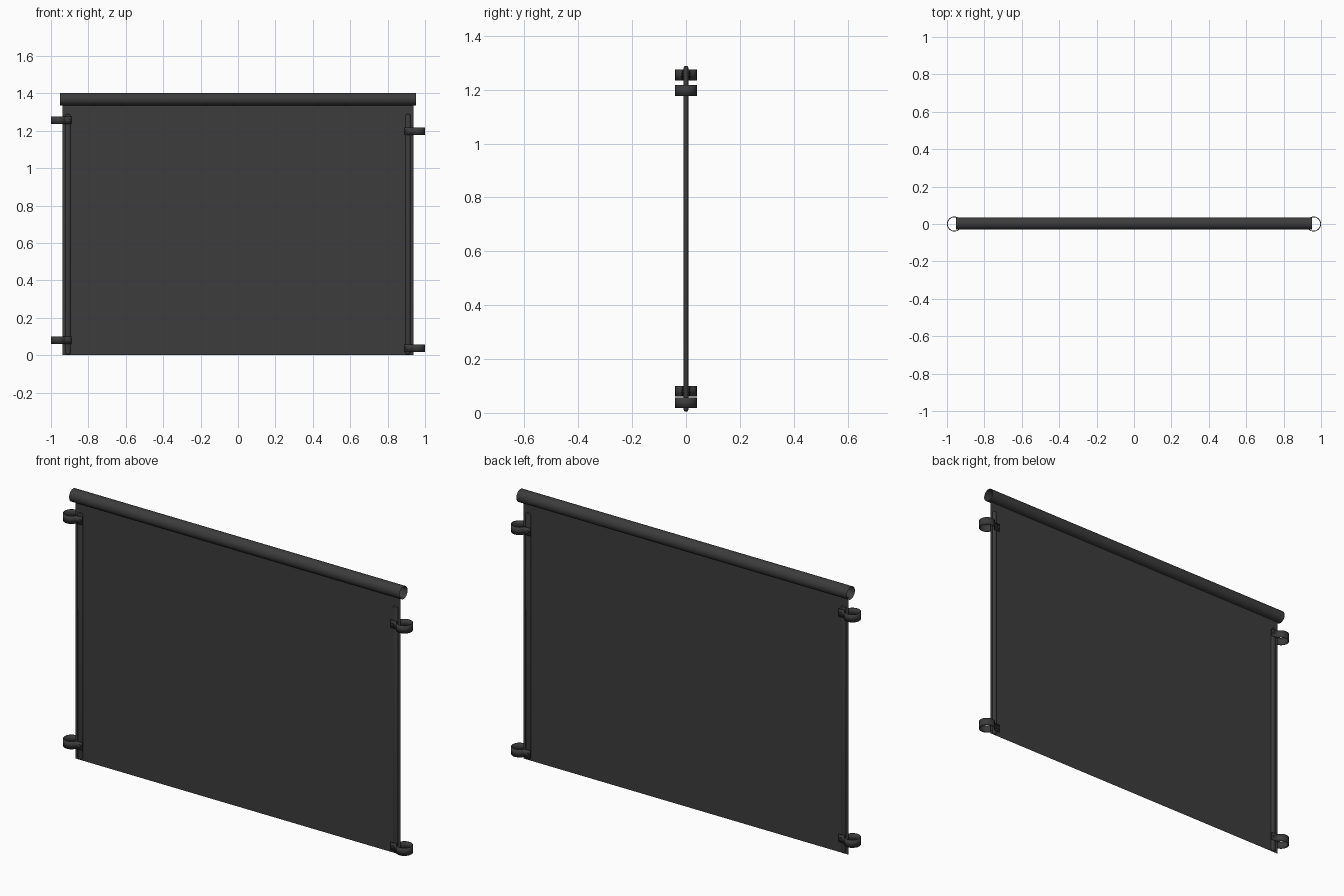
import bpy, bmesh
from math import cos, sin, pi, radians

if "Cube" in bpy.data.objects:
    bpy.data.objects.remove(bpy.data.objects["Cube"])

dark = bpy.data.materials.new("dark_grey")
dark.diffuse_color = (0.045, 0.045, 0.045, 1)
dark.use_nodes = True
dark.node_tree.nodes["Principled BSDF"].inputs["Base Color"].default_value = dark.diffuse_color


def finish(name, bm, smooth=True):
    mesh = bpy.data.meshes.new(name)
    bmesh.ops.recalc_face_normals(bm, faces=bm.faces)
    bm.to_mesh(mesh)
    bm.free()
    ob = bpy.data.objects.new(name, mesh)
    bpy.context.collection.objects.link(ob)
    mesh.materials.append(dark)
    if smooth:
        bpy.ops.object.select_all(action='DESELECT')
        ob.select_set(True)
        bpy.context.view_layer.objects.active = ob
        bpy.ops.object.shade_smooth_by_angle(angle=radians(35))
    return ob


def sweep(bm, pts, vec, closed=False):
    """Sheet made by moving an outline along a vector."""
    a = [bm.verts.new(p) for p in pts]
    b = [bm.verts.new([p[i] + vec[i] for i in range(3)]) for p in pts]
    n = len(pts)
    for i in range(n if closed else n - 1):
        j = (i + 1) % n
        bm.faces.new((a[i], a[j], b[j], b[i]))
    return a, b


# thin hanging sheet
bm = bmesh.new()
sweep(bm, [(-0.937, 0, 0), (0.937, 0, 0)], (0, 0, 1.342))
finish("panel_sheet", bm, False)

# open-ended tube along the top edge
bm = bmesh.new()
ring = [(-0.953, 0.003 + 0.033 * cos(2 * pi * k / 32), 1.369 + 0.033 * sin(2 * pi * k / 32))
        for k in range(32)]
sweep(bm, ring, (1.906, 0, 0), True)
finish("top_tube", bm)

for side, s, heights in (("left", -1, (1.255, 0.08)), ("right", 1, (1.197, 0.038))):
    # upright stiffening rod with rounded ends, lathed from a half profile
    bm = bmesh.new()
    prof = [(0.5, 0.005), (0.85, 0.008), (1, 0.014), (1, 1.279), (0.85, 1.286), (0.5, 1.289)]
    loops = [[bm.verts.new((s * 0.909 + 0.014 * r * cos(2 * pi * k / 16),
                            0.009 * r * sin(2 * pi * k / 16), z)) for k in range(16)]
             for r, z in prof]
    for lo, hi in zip(loops, loops[1:]):
        for k in range(16):
            j = (k + 1) % 16
            bm.faces.new((lo[k], lo[j], hi[j], hi[k]))
    bm.faces.new(loops[0])
    bm.faces.new(loops[-1])
    finish(side + "_rod", bm)

    for level, z in zip(("upper", "lower"), heights):
        # bent strap: ring around the post, ears gripping the rod
        bm = bmesh.new()
        path = [(0.889, 0.013), (0.92, 0.013)]
        path += [(0.96 + 0.038 * cos(t), 0.038 * sin(t))
                 for t in [radians(155 - 310 * k / 28) for k in range(29)]]
        path += [(0.92, -0.013), (0.889, -0.013)]
        sweep(bm, [(s * x, y, z - 0.02) for x, y in path], (0, 0, 0.04))
        clip = finish(f"{side}_{level}_clip", bm)
        mod = clip.modifiers.new("thickness", 'SOLIDIFY')
        mod.thickness = 0.004
        mod.offset = 0

        # bolt through the ears
        bpy.ops.mesh.primitive_cylinder_add(vertices=12, radius=0.007, depth=0.038,
                                            location=(s * 0.902, 0, z), rotation=(pi / 2, 0, 0))
        bolt = bpy.context.object
        bolt.name = f"{side}_{level}_bolt"
        bolt.data.materials.append(dark)
        bpy.ops.object.shade_smooth_by_angle(angle=radians(35))
